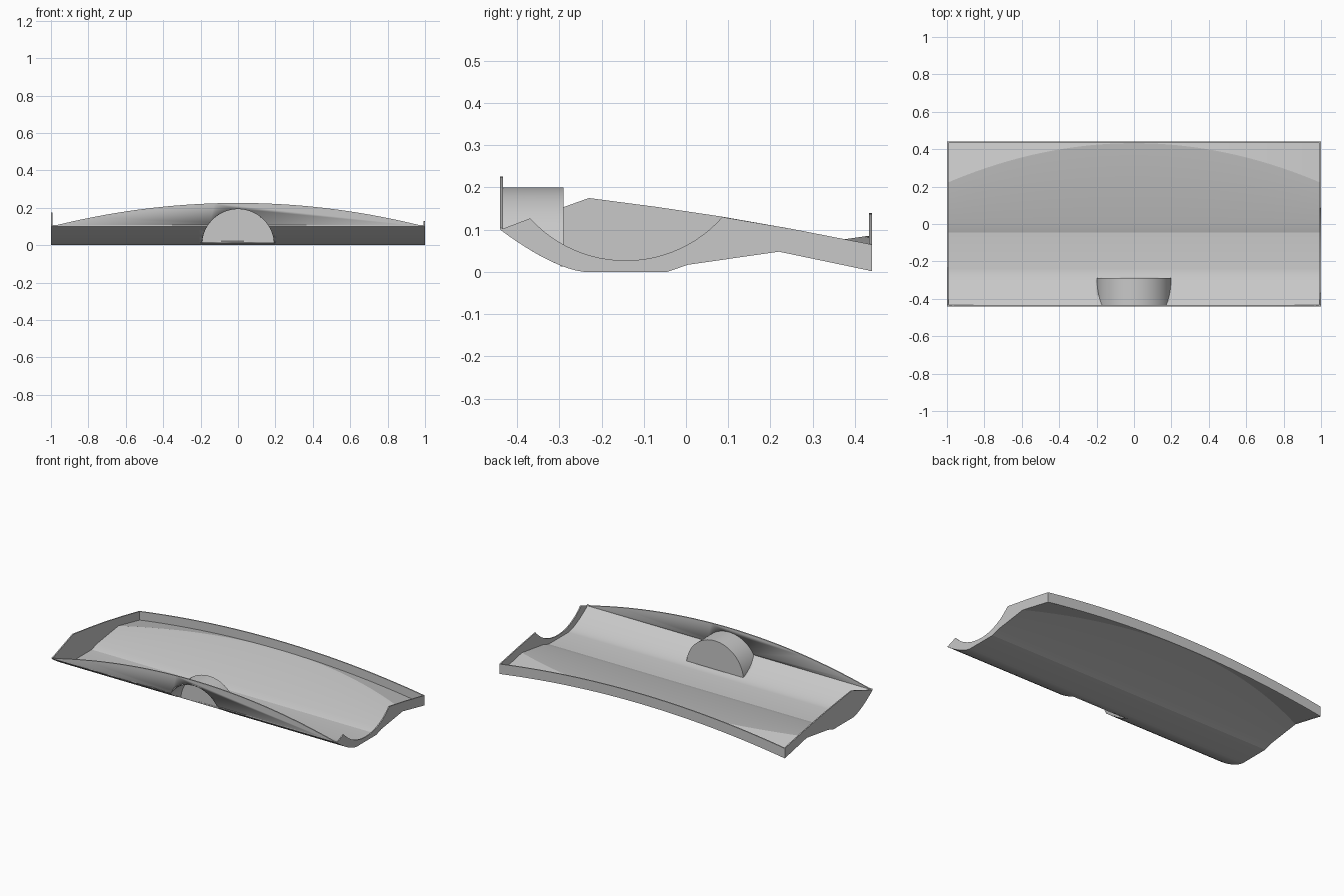
import bpy, math

if "Cube" in bpy.data.objects:
    bpy.data.objects.remove(bpy.data.objects["Cube"])

T = 0.007          # sheet thickness
YB = 0.44          # half depth
COLS = 48

grey = bpy.data.materials.new("light grey")
grey.diffuse_color = (0.58, 0.58, 0.58, 1)
grey.use_nodes = True
grey.node_tree.nodes["Principled BSDF"].inputs["Base Color"].default_value = grey.diffuse_color


def make(name, verts, faces, angle=25):
    me = bpy.data.meshes.new(name)
    me.from_pydata(verts, [], faces)
    me.materials.append(grey)
    ob = bpy.data.objects.new(name, me)
    bpy.context.collection.objects.link(ob)
    bpy.ops.object.select_all(action='DESELECT')
    ob.select_set(True)
    bpy.context.view_layer.objects.active = ob
    bpy.ops.object.mode_set(mode='EDIT')
    bpy.ops.mesh.select_all(action='SELECT')
    bpy.ops.mesh.normals_make_consistent(inside=False)
    bpy.ops.object.mode_set(mode='OBJECT')
    bpy.ops.object.shade_smooth_by_angle(angle=math.radians(angle))
    return ob


def prism(name, pts, place, a, b):
    """Extrude a 2D outline from a to b along the axis chosen by place."""
    n = len(pts)
    verts = [place(p, a) for p in pts] + [place(p, b) for p in pts]
    faces = [tuple(range(n)), tuple(range(2 * n - 1, n - 1, -1))]
    faces += [(i, (i + 1) % n, n + (i + 1) % n, n + i) for i in range(n)]
    return make(name, verts, faces)


def along_x(p, d):
    return (d, p[0], p[1])


def along_y(p, d):
    return (p[0], d, p[1])


def cut(ob, cutter):
    bpy.context.view_layer.objects.active = ob
    m = ob.modifiers.new("cut", 'BOOLEAN')
    m.operation, m.solver, m.object = 'DIFFERENCE', 'EXACT', cutter
    bpy.ops.object.modifier_apply(modifier=m.name)


def lip(x):
    """Crown of the arched edges across the width (1 in the middle)."""
    return 1 - x * x


def front_z(y):
    """Curved front part of the floor."""
    return 0.1 * (max(0, -0.24 - y) / 0.2) ** 1.5


def floor_line(x):
    """Underside profile at x: front curve, flat, ramp, then drop to the back."""
    front = [(-YB + 0.2 * i / 10, front_z(-YB + 0.2 * i / 10)) for i in range(11)]
    end = 0.002 + 0.075 * lip(x)
    y0, z0, rise, fall = 0.005, 0.017, 0.144, 0.209
    crease = (end + fall * YB - z0 + rise * y0) / (rise + fall)
    crease = min(crease, YB - 0.004)
    return front + [(-0.045, 0), (y0, z0), (crease, z0 + rise * (crease - y0)), (YB, end)]


# floor sheet with top and underside
xs = [-1 + 2 * i / COLS for i in range(COLS + 1)]
lines = [floor_line(x) for x in xs]
R = len(lines[0])
verts = [(x, y, z) for x, ln in zip(xs, lines) for y, z in ln]
N = len(verts)
verts += [(x, y, z + T) for x, y, z in verts]
faces = []
for c in range(COLS):
    for r in range(R - 1):
        a, b = c * R + r, (c + 1) * R + r
        faces += [(a, a + 1, b + 1, b), (N + a, N + b, N + b + 1, N + a + 1)]
    for r in (0, R - 1):
        a, b = c * R + r, (c + 1) * R + r
        faces.append((a, b, N + b, N + a))
for c in (0, COLS):
    for r in range(R - 1):
        a = c * R + r
        faces.append((a, a + 1, N + a + 1, N + a))
floor = make("floor", verts, faces, 12)

# end plates: the right one has a round scoop in its top edge
base = floor_line(1)
tail = [(0.25, 0.102), (0.085, 0.131)]
left_top = tail + [(-0.07, 0.154), (-0.23, 0.175)]
cy, cz, rad = -0.143, 0.333, 0.306
a0 = math.atan2(0.131 - cz, 0.085 - cy)
a1 = math.atan2(0.126 - cz, -0.37 - cy)
scoop = [(cy + rad * math.cos(a0 + (a1 - a0) * i / 24),
          cz + rad * math.sin(a0 + (a1 - a0) * i / 24)) for i in range(25)]
prism("left_end", base + [(YB, 0.065)] + left_top, along_x, -1, -1 + T)
prism("right_end", base + [(YB, 0.065)] + tail[:1] + scoop, along_x, 1 - T, 1)

# back wall with arched edges
back = [(x, 0.002 + 0.075 * lip(x)) for x in xs]
back += [(x, 0.065 + 0.075 * lip(x)) for x in reversed(xs)]
prism("back_wall", back, along_y, YB - T, YB)

# front wall with arched top
front = [(x, 0.1 + 0.126 * lip(x)) for x in xs]
front_wall = prism("front_wall", front, along_y, -YB, -YB + T)

# opening for the half-round recess
RO, RI, YW = 0.2, 0.2 - T, -0.29
disc = [(RI * math.cos(2 * math.pi * i / 64), RI * math.sin(2 * math.pi * i / 64))
        for i in range(64)]
cutter = prism("recess_cutter", disc, along_y, -0.6, YW - T)
cutter.hide_render = True
cut(floor, cutter)
cut(front_wall, cutter)
bpy.data.objects.remove(cutter)

# recess shell: rows of arcs that start on the floor
SEG, ROWS = 32, 8
verts, faces = [], []
for rr in (RO, RI):
    for j in range(ROWS + 1):
        y = -YB + (YW + YB) * j / ROWS
        s = math.asin(front_z(y) / rr)
        for i in range(SEG + 1):
            t = s + (math.pi - 2 * s) * i / SEG
            verts.append((rr * math.cos(t), y, rr * math.sin(t)))
W = SEG + 1
M = W * (ROWS + 1)
for j in range(ROWS):
    for i in range(SEG):
        a = j * W + i
        faces += [(a, a + 1, a + W + 1, a + W),
                  (M + a, M + a + W, M + a + W + 1, M + a + 1)]
    for i in (0, SEG):
        a = j * W + i
        faces.append((a, a + W, M + a + W, M + a))
for j in (0, ROWS):
    for i in range(SEG):
        a = j * W + i
        faces.append((a, a + 1, M + a + 1, M + a))
make("recess_arch", verts, faces)

# recess back wall
s = math.asin(front_z(YW) / RO)
wall = [(RO * math.cos(s + (math.pi - 2 * s) * i / SEG),
         RO * math.sin(s + (math.pi - 2 * s) * i / SEG)) for i in range(SEG + 1)]
prism("recess_wall", wall, along_y, YW - T, YW)
